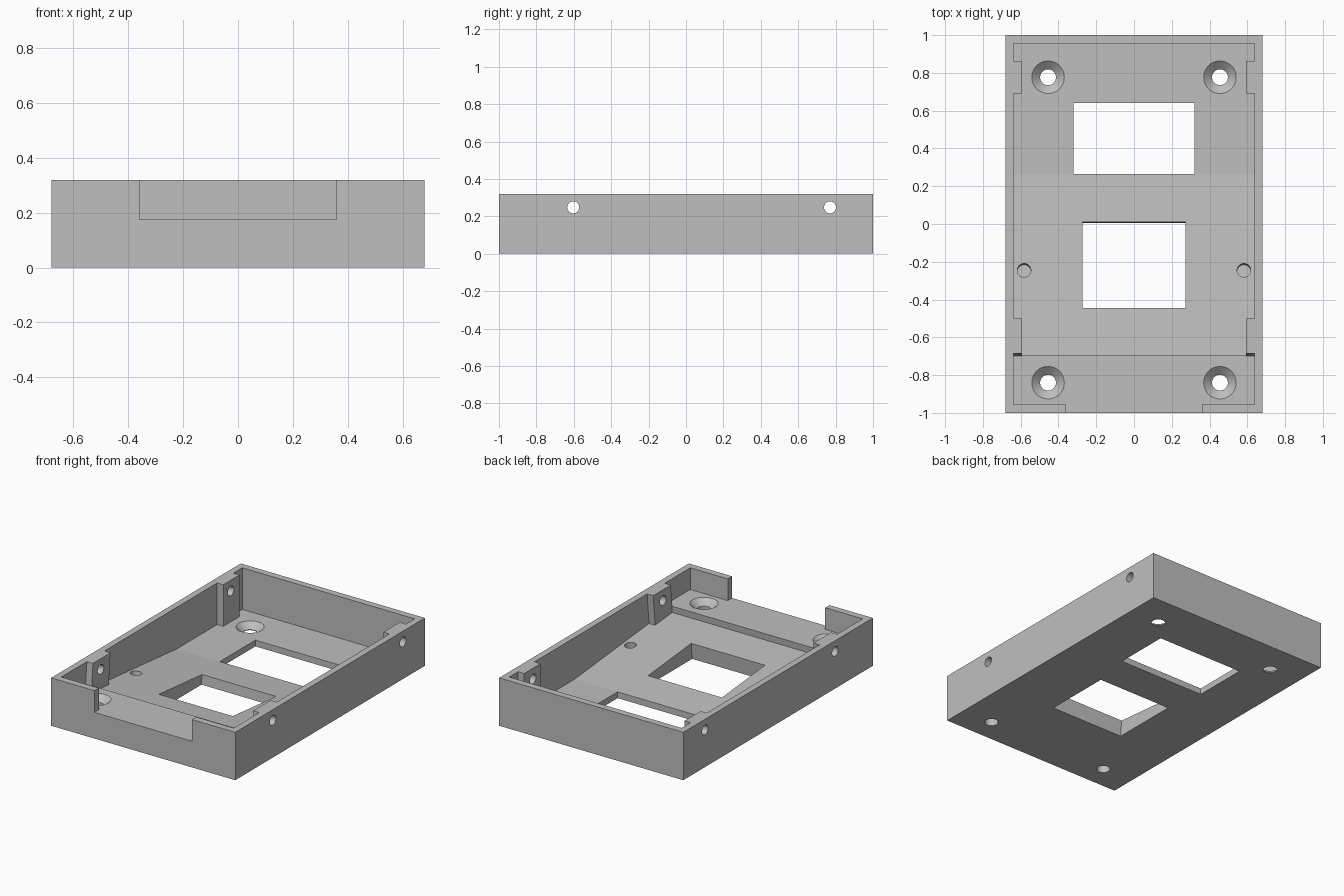
import bpy, bmesh, math
from mathutils import Vector

cube = bpy.data.objects.get("Cube")
if cube:
    bpy.data.objects.remove(cube, do_unlink=True)

HX, HY, TOP = 0.68, 1.0, 0.32      # outer half sizes and height
IX, IY = 0.637, 0.955              # inner wall faces
FLOOR, DECK = 0.042, 0.175         # rear floor and front deck heights
BEND, STEP, SLOPE = 0.265, -0.70, 0.092

grey = bpy.data.materials.new("plain grey")
grey.use_nodes = True
colour = (0.52, 0.52, 0.52, 1)
grey.diffuse_color = colour
grey.node_tree.nodes["Principled BSDF"].inputs["Base Color"].default_value = colour


def ramp(y):
    """Height of the sloping floor."""
    return FLOOR + SLOPE * (BEND - y)


def finish(name, bm):
    bmesh.ops.recalc_face_normals(bm, faces=bm.faces)
    mesh = bpy.data.meshes.new(name)
    bm.to_mesh(mesh)
    bm.free()
    mesh.materials.append(grey)
    ob = bpy.data.objects.new(name, mesh)
    bpy.context.collection.objects.link(ob)
    return ob


def prism(name, profile, x0, x1):
    """Extrude a (y, z) profile from x0 to x1."""
    bm = bmesh.new()
    face = bm.faces.new([bm.verts.new((x0, y, z)) for y, z in profile])
    moved = bmesh.ops.extrude_face_region(bm, geom=[face])["geom"]
    verts = [v for v in moved if isinstance(v, bmesh.types.BMVert)]
    bmesh.ops.translate(bm, verts=verts, vec=(x1 - x0, 0, 0))
    return finish(name, bm)


def rod(name, start, end, r0, r1):
    """Round cutter, straight or tapered, between two points."""
    a, b = Vector(start), Vector(end)
    bm = bmesh.new()
    bmesh.ops.create_cone(bm, cap_ends=True, segments=48, radius1=r0,
                          radius2=r1, depth=(b - a).length)
    turn = Vector((0, 0, 1)).rotation_difference(b - a).to_matrix()
    bmesh.ops.rotate(bm, verts=bm.verts, matrix=turn)
    bmesh.ops.translate(bm, verts=bm.verts, vec=(a + b) / 2)
    return finish(name, bm)


def rect(y0, y1, z0, z1, lean=0.0, ref=0.0):
    """Box profile, optionally leaning back with height; exact at z = ref."""
    return [(y + lean * (z - ref), z) for y, z in
            ((y0, z0), (y1, z0), (y1, z1), (y0, z1))]


tray = prism("tray", rect(-HY, HY, 0, TOP), -HX, HX)


def combine(tool, operation="DIFFERENCE"):
    tool.hide_render = True
    mod = tray.modifiers.new(tool.name, "BOOLEAN")
    mod.operation, mod.solver, mod.object = operation, "EXACT", tool
    bpy.context.view_layer.update()
    graph = bpy.context.evaluated_depsgraph_get()
    result = bpy.data.meshes.new_from_object(tray.evaluated_get(graph))
    tray.modifiers.clear()
    tray.data = result
    bpy.data.objects.remove(tool, do_unlink=True)


# Main pocket: front deck, step, ramp and flat rear floor
step_z = ramp(STEP)
combine(prism("pocket_cutter", [
    (-IY, 0.5), (-IY, DECK), (STEP + SLOPE * (DECK - step_z), DECK),
    (STEP, step_z), (BEND, FLOOR), (IY, FLOOR), (IY, 0.5)], -IX, IX))

# Notch in the front wall, level with the deck
combine(prism("notch_cutter", rect(-1.1, -0.9, DECK, 0.5), -0.36, 0.36))

# Screw posts on the side walls; the front pair leans with the ramp
for side in (-1, 1):
    for profile in (rect(-0.685, -0.5, 0.09, TOP, SLOPE, TOP),
                    rect(0.69, 0.862, 0.02, TOP)):
        combine(prism("side_post", profile, side * 0.592, side * 0.66), "UNION")

# Floor windows
combine(prism("front_window_cutter",
              rect(-0.455, 0.004, -0.1, 0.3, SLOPE), -0.273, 0.273))
combine(prism("rear_window_cutter", rect(BEND, 0.64, -0.1, 0.3), -0.32, 0.32))

# Side screw holes through walls and posts
for y in (-0.603, 0.77):
    combine(rod("side_hole_cutter", (-1, y, 0.248), (1, y, 0.248), 0.032, 0.032))

for side in (-1, 1):
    # Countersunk mounting holes
    x = side * 0.455
    for y, z in ((-0.84, DECK), (0.777, FLOOR)):
        combine(rod("mount_hole_cutter", (x, y, -0.1), (x, y, z + 0.05), 0.042, 0.042))
        combine(rod("countersink_cutter", (x, y, z - 0.038), (x, y, z + 0.006),
                    0.042, 0.093))
    # Blind peg holes square to the ramp
    x, y = side * 0.582, -0.245
    z = ramp(y)
    combine(rod("peg_hole_cutter", (x, y - SLOPE * 0.07, z - 0.07),
                (x, y + SLOPE * 0.03, z + 0.03), 0.036, 0.036))

# Smooth only the round hole walls, keep the large faces flat
bpy.ops.object.select_all(action="DESELECT")
tray.select_set(True)
bpy.context.view_layer.objects.active = tray
bpy.ops.object.shade_smooth_by_angle(angle=math.radians(30))
for poly in tray.data.polygons:
    if poly.area > 0.005:
        poly.use_smooth = False
